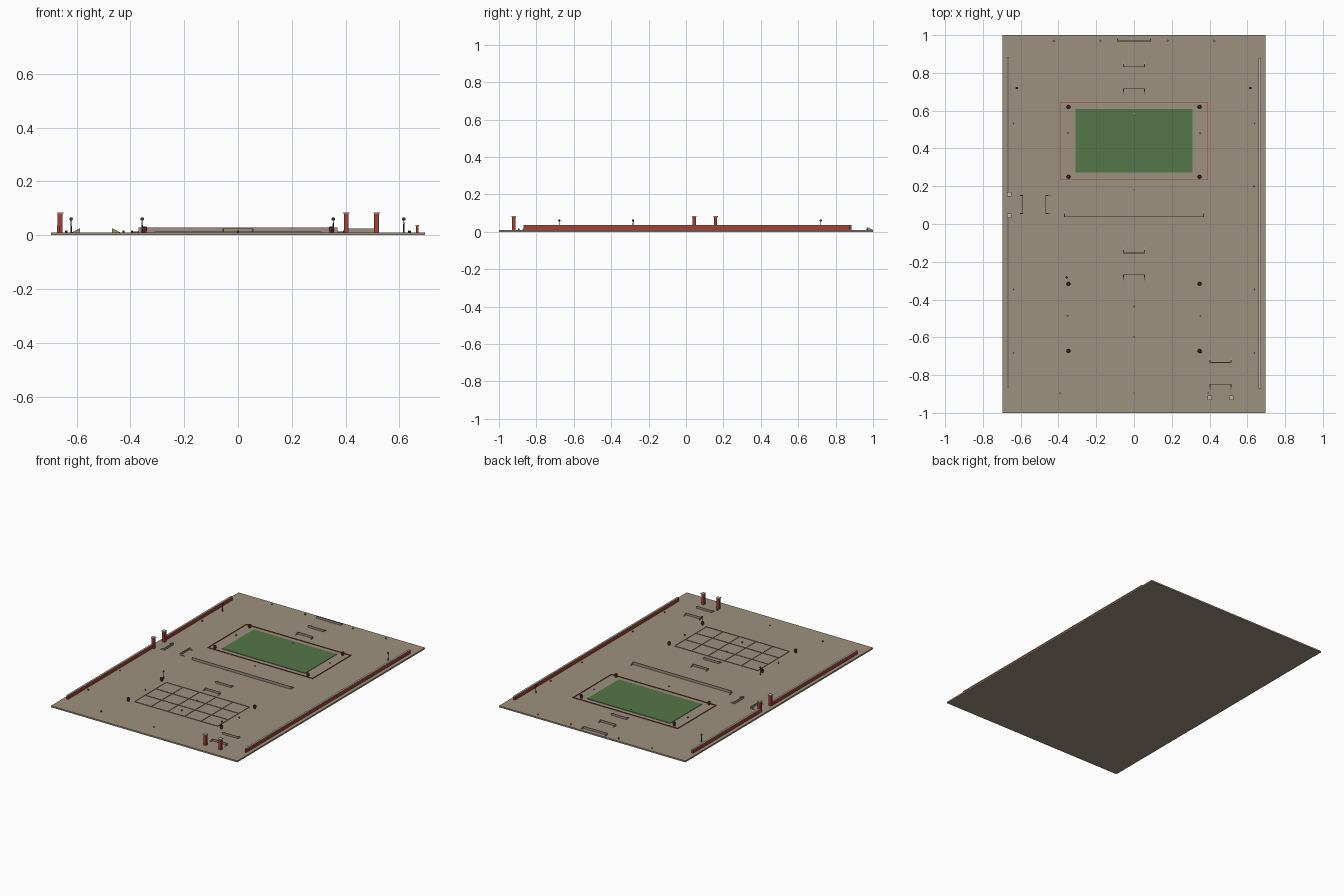
import bpy
import bmesh
from math import pi
from mathutils import Matrix, Vector

cube = bpy.data.objects.get("Cube")
if cube:
    bpy.data.objects.remove(cube, do_unlink=True)


def material(name, rgb):
    m = bpy.data.materials.new(name)
    m.use_nodes = True
    m.diffuse_color = (*rgb, 1)
    m.node_tree.nodes["Principled BSDF"].inputs["Base Color"].default_value = (*rgb, 1)
    return m


PAVING = material("tan paving", (0.34, 0.285, 0.215))
GRASS = material("grass green", (0.09, 0.18, 0.065))
BRICK = material("brick red", (0.36, 0.05, 0.034))
CAP = material("pale stone", (0.55, 0.49, 0.40))
METAL = material("dark metal", (0.045, 0.042, 0.038))
LEAF = material("dark leaf", (0.03, 0.055, 0.022))
GROUND = 0.01


def finish(name, bm, mat, smooth=False):
    bmesh.ops.recalc_face_normals(bm, faces=bm.faces)
    for f in bm.faces:
        f.smooth = smooth
    mesh = bpy.data.meshes.new(name)
    bm.to_mesh(mesh)
    bm.free()
    mesh.materials.append(mat)
    ob = bpy.data.objects.new(name, mesh)
    bpy.context.collection.objects.link(ob)
    return ob


def box(name, x0, x1, y0, y1, z0, z1, mat):
    bm = bmesh.new()
    bmesh.ops.create_cube(bm, size=1)
    size = Vector((x1 - x0, y1 - y0, z1 - z0))
    mid = Vector((x0 + x1, y0 + y1, z0 + z1)) / 2
    for v in bm.verts:
        v.co = v.co * size + mid
    return finish(name, bm, mat)


def cone(name, x, y, z0, z1, r0, r1, mat, sides=10):
    bm = bmesh.new()
    bmesh.ops.create_cone(bm, cap_ends=True, segments=sides, radius1=r0, radius2=r1,
                          depth=z1 - z0, matrix=Matrix.Translation((x, y, (z0 + z1) / 2)))
    return finish(name, bm, mat)


def ball(name, x, y, z, r, mat):
    bm = bmesh.new()
    bmesh.ops.create_icosphere(bm, subdivisions=2, radius=r,
                               matrix=Matrix.Translation((x, y, z)))
    return finish(name, bm, mat, True)


# Paved slab and lawn
box("paved_slab", -0.695, 0.695, -1, 1, 0, GROUND, PAVING)
box("lawn", -0.31, 0.31, 0.272, 0.61, GROUND, 0.013, GRASS)

# Thin kerb around the lawn
for y in (0.237, 0.645):
    box("lawn_kerb", -0.392, 0.392, y - 0.002, y + 0.002, GROUND, 0.014, BRICK)
for x in (-0.39, 0.39):
    box("lawn_kerb", x - 0.002, x + 0.002, 0.237, 0.645, GROUND, 0.014, BRICK)

# Fine raised grid on the front plaza
for i in range(6):
    x = -0.31 + i * 0.124
    box("plaza_grid", x - 0.001, x + 0.001, -0.66, -0.32, GROUND, 0.013, PAVING)
for i in range(4):
    y = -0.66 + i * 0.113
    box("plaza_grid", -0.31, 0.31, y - 0.001, y + 0.001, GROUND, 0.013, PAVING)


# Boundary walls with stone copings
def wall(name, x, y0, y1):
    box(name, x - 0.005, x + 0.005, y0, y1, GROUND, 0.034, BRICK)
    box(name + "_coping", x - 0.006, x + 0.006, y0, y1, 0.034, 0.037, CAP)


wall("back_right_wall", -0.667, 0.17, 0.885)
wall("front_right_wall", -0.667, -0.865, 0.035)
wall("left_wall", 0.666, -0.87, 0.878)

# Gate posts
for x, y in ((-0.661, 0.158), (-0.661, 0.044), (0.402, -0.921), (0.515, -0.921)):
    box("gate_post", x - 0.009, x + 0.009, y - 0.009, y + 0.009, GROUND, 0.08, BRICK)
    box("gate_post_cap", x - 0.012, x + 0.012, y - 0.012, y + 0.012, 0.08, 0.084, CAP)


# Low screen: a thin back panel with two triangular wings
def screen(name, x, y, width, turn, height=0.014, run=0.032):
    bm = bmesh.new()
    t, w = 0.004, width / 2
    panel = bmesh.ops.create_cube(bm, size=1)["verts"]
    for v in panel:
        v.co = Vector((v.co.x * width, (v.co.y + 0.5) * t, (v.co.z + 0.5) * height))
    for side in (-w, w - t):
        tri = [bm.verts.new((side, a, b)) for a, b in ((t, 0), (run, 0), (t, height))]
        face = bm.faces.new(tri)
        new = bmesh.ops.extrude_face_region(bm, geom=[face])["geom"]
        for v in new:
            if isinstance(v, bmesh.types.BMVert):
                v.co.x += t
    bm.transform(Matrix.Translation((x, y, GROUND)) @ Matrix.Rotation(turn, 4, "Z"))
    finish(name, bm, PAVING)


screen("rear_screen", 0, 0.967, 0.18, 0)
screen("long_screen", 0, 0.036, 0.74, 0, 0.018)
for x, y in ((0, 0.83), (0, -0.155), (0.458, -0.735)):
    screen("plaza_screen", x, y, 0.115, 0)
    screen("plaza_screen", x, y - 0.112, 0.115, pi)
screen("side_screen", -0.587, 0.103, 0.1, pi / 2)
screen("side_screen", -0.469, 0.103, 0.1, -pi / 2)

# Planters at the corners of the lawn and the plaza
for x in (-0.347, 0.347):
    for y in (0.62, 0.25, -0.317, -0.672):
        cone("planter_pot", x, y, GROUND, 0.029, 0.007, 0.011, BRICK)
        cone("planter_shrub", x, y, 0.029, 0.033, 0.01, 0.007, LEAF)

# Lamp posts
for x, y in ((-0.62, 0.72), (0.616, 0.72), (-0.356, -0.283), (0.354, -0.678)):
    cone("lamp_pole", x, y, GROUND, 0.056, 0.003, 0.0015, METAL, 8)
    ball("lamp_head", x, y, 0.06, 0.0065, METAL)

# Small bollard lights
spots = [(0, 0.585), (0, 0.18), (0, -0.435), (0, -0.6), (0.636, 0.2), (0, -0.895)]
for s in (-1, 1):
    spots += [(s * 0.35, 0.48), (s * 0.35, -0.485), (s * 0.638, 0.53), (s * 0.638, -0.345),
              (s * 0.638, -0.685), (s * 0.394, -0.895), (s * 0.425, 0.97), (s * 0.178, 0.97)]
for x, y in spots:
    cone("bollard", x, y, GROUND, 0.016, 0.004, 0.004, METAL, 8)
    cone("bollard_light", x, y, 0.016, 0.018, 0.004, 0.003, CAP, 8)
